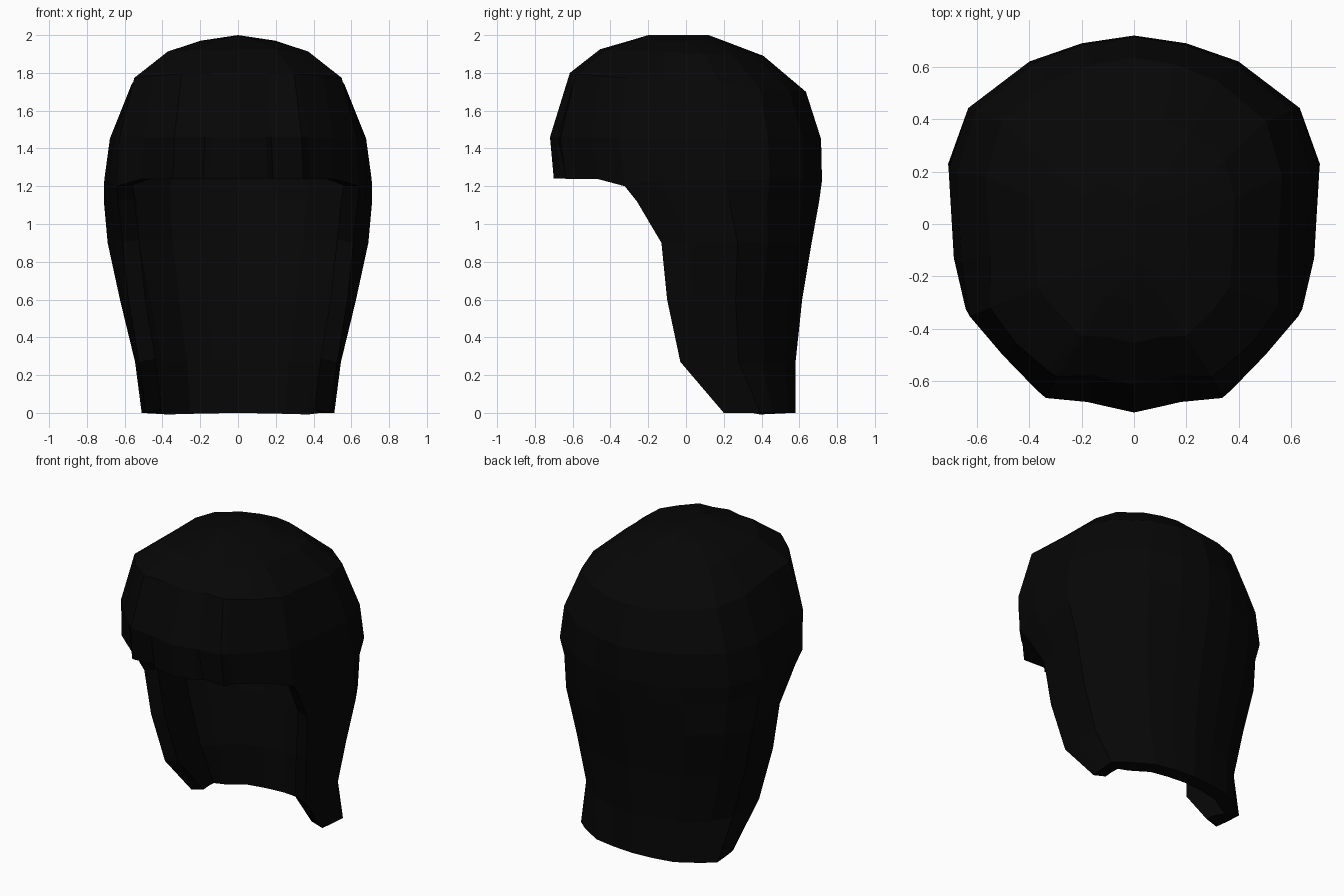
import bpy

if "Cube" in bpy.data.objects:
    bpy.data.objects.remove(bpy.data.objects["Cube"])

# Half outline of the hair at its widest, from front centre round to back centre
OUTLINE = [(0, -.715), (.155, -.682), (.185, -.675), (.345, -.652), (.38, -.62),
           (.51, -.48), (.645, -.335), (.69, -.14), (.71, .2), (.635, .44),
           (.4, .62), (.2, .69), (0, .72)]
SIDE = 6            # column where the fringe ends and the side hair begins
STEPS = (2, 4)      # columns set back to split the fringe into locks

# Crown rows: front height, back height, half width, front y, back y, temple fullness
CROWN = [(1.24, 1.23, .708, -.70, .72, 0),
         (1.46, 1.45, .678, -.72, .715, .015),
         (1.80, 1.70, .565, -.615, .635, .045),
         (1.925, 1.89, .385, -.455, .41, .02),
         (1.97, 1.97, .20, -.30, .20, 0),
         (2.0, 2.0, 0, -.20, .12, 0)]
# Long hair rows: height, half width, front edge x, front edge y, back y
LENGTHS = [(0, .51, .49, .20, .58), (.27, .545, .525, -.03, .58),
           (.60, .625, .58, -.10, .615), (.90, .69, .61, -.13, .665),
           (1.12, .71, .635, -.26, .705)]


def row(zf, zb, width, yf, yb, start):
    """Fit the outline, from a starting column, to one horizontal row."""
    y0, y1 = OUTLINE[start][1], OUTLINE[-1][1]
    pts = []
    for x, y in OUTLINE[start:]:
        t = (y - y0) / (y1 - y0)
        pts.append([x * width / .71, yf + t * (yb - yf), zf + t * (zb - zf)])
    return pts


def crown_row(*spec):
    """Crown row with fuller temples."""
    pts = row(*spec[:5], 0)
    for k, share in ((3, .5), (4, .6), (5, 1), (6, .8)):
        pts[k][0] += spec[5] * share
        pts[k][1] -= spec[5] * share
    return pts


def length_row(z, width, xf, yf, yb):
    """Side and back row with a straight side panel and a rounder back corner."""
    pts = row(z, z, width, yf, yb, SIDE)
    pts[0][0] = xf
    pts[1][0] = (xf + width) / 2
    pts[3][0] -= .025
    pts[3][1] -= .02
    return pts


verts, faces = [], []


def add_row(pts):
    base = len(verts)
    verts.extend(pts)
    return list(range(base, len(verts)))


def bridge(low, high):
    for k in range(len(low) - 1):
        faces.append((low[k], low[k + 1], high[k + 1], high[k]))


# Crown and fringe
crown_rows = [crown_row(*r) for r in CROWN]
for k in STEPS:
    crown_rows[0][k][1] += .03
crown_rows[0][SIDE][2] = 1.2
crown = [add_row(r) for r in crown_rows]
for low, high in zip(crown, crown[1:]):
    bridge(low, high)

# Side and back lengths, joined to the crown
lengths = [add_row(length_row(*r)) for r in LENGTHS]
lengths.append(crown[0][SIDE:])
for low, high in zip(lengths, lengths[1:]):
    bridge(low, high)

mesh = bpy.data.meshes.new("hair")
mesh.from_pydata(verts, [], faces)
hair = bpy.data.objects.new("hair", mesh)
bpy.context.collection.objects.link(hair)

# Hair colour
black = bpy.data.materials.new("soft black")
black.diffuse_color = (.002, .002, .002, 1)
black.use_nodes = True
black.node_tree.nodes["Principled BSDF"].inputs["Base Color"].default_value = black.diffuse_color
mesh.materials.append(black)

# Mirror to the other side and give the shell its thickness
mirror = hair.modifiers.new("mirror", 'MIRROR')
mirror.use_clip = True
mirror.merge_threshold = .001
shell = hair.modifiers.new("thickness", 'SOLIDIFY')
shell.thickness = .09
shell.offset = -1
